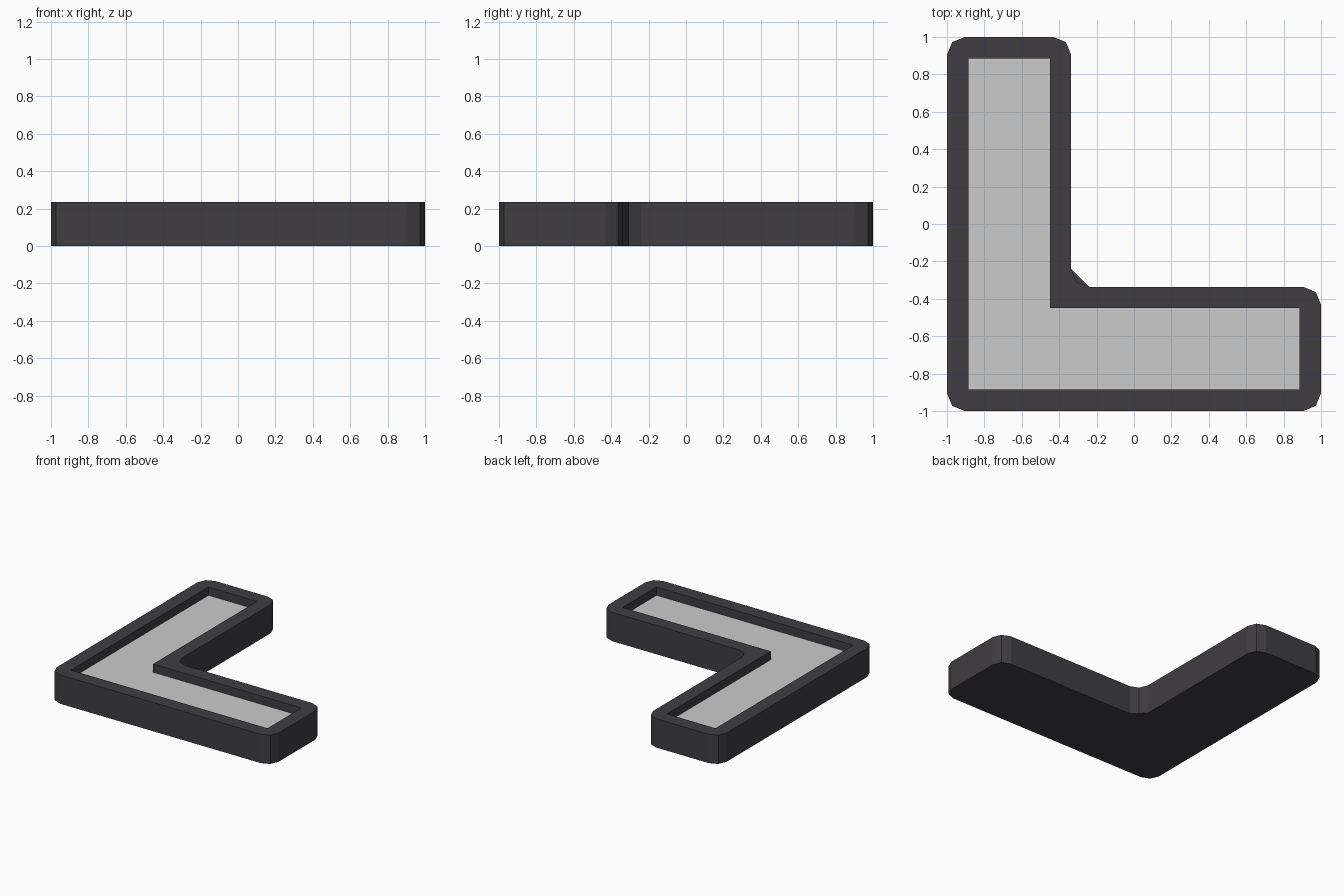
import bpy, bmesh, math
from mathutils import Vector

if "Cube" in bpy.data.objects:
    bpy.data.objects.remove(bpy.data.objects["Cube"])

HEIGHT, PANEL_Z = 0.235, 0.167
RADIUS, RIM, ARM = 0.095, 0.114, -0.336


def material(name, rgb):
    m = bpy.data.materials.new(name)
    m.diffuse_color = (*rgb, 1)
    m.use_nodes = True
    m.node_tree.nodes["Principled BSDF"].inputs["Base Color"].default_value = m.diffuse_color
    return m


def make_object(name, bm, mat):
    mesh = bpy.data.meshes.new(name)
    bm.to_mesh(mesh)
    bm.free()
    mesh.materials.append(mat)
    ob = bpy.data.objects.new(name, mesh)
    bpy.context.collection.objects.link(ob)
    return ob


dark = material("charcoal", (0.050, 0.047, 0.056))
light = material("light grey", (0.60, 0.60, 0.60))

# L-shaped outline, counter-clockwise; the fourth corner is the inner one
corners = [Vector(p) for p in [(-1, -1), (1, -1), (1, ARM),
                               (ARM, ARM), (ARM, 1), (-1, 1)]]
INNER = 3
a = ARM - RIM
b = 1 - RIM
inset = [(-b, -b), (b, -b), (b, a), (a, a), (a, b), (-b, b)]
n = len(corners)

# Two-sided rounding of every outer corner
rounded = []
for i, c in enumerate(corners):
    u = (corners[i - 1] - c).normalized()
    v = (corners[(i + 1) % n] - c).normalized()
    k = RADIUS * (1 - math.sqrt(0.5))
    rounded.append([c + u * RADIUS, c + (u + v) * k, c + v * RADIUS])

# Frame: base, outer wall, rim and recess wall
bm = bmesh.new()
low = [[bm.verts.new((*p, 0)) for p in trio] for trio in rounded]
top = [[bm.verts.new((*p, HEIGHT)) for p in trio] for trio in rounded]
lip = [bm.verts.new((*p, HEIGHT)) for p in inset]
well = [bm.verts.new((*p, PANEL_Z)) for p in inset]
for i in range(n):
    j = (i + 1) % n
    for s in range(2):
        bm.faces.new((low[i][s], low[i][s + 1], top[i][s + 1], top[i][s]))
        bm.faces.new((top[i][s], top[i][s + 1], lip[i]))
    bm.faces.new((low[i][2], low[j][0], top[j][0], top[i][2]))
    bm.faces.new((top[i][2], top[j][0], lip[j], lip[i]))
    bm.faces.new((lip[i], lip[j], well[j], well[i]))
# The base runs straight across the inner corner
base = [v for i, trio in enumerate(low) for s, v in enumerate(trio)
        if not (i == INNER and s == 1)]
bm.faces.new(base[::-1])
make_object("frame", bm, dark)

# Recessed panel
bm = bmesh.new()
bm.faces.new([bm.verts.new((*p, PANEL_Z)) for p in inset])
make_object("panel", bm, light)
